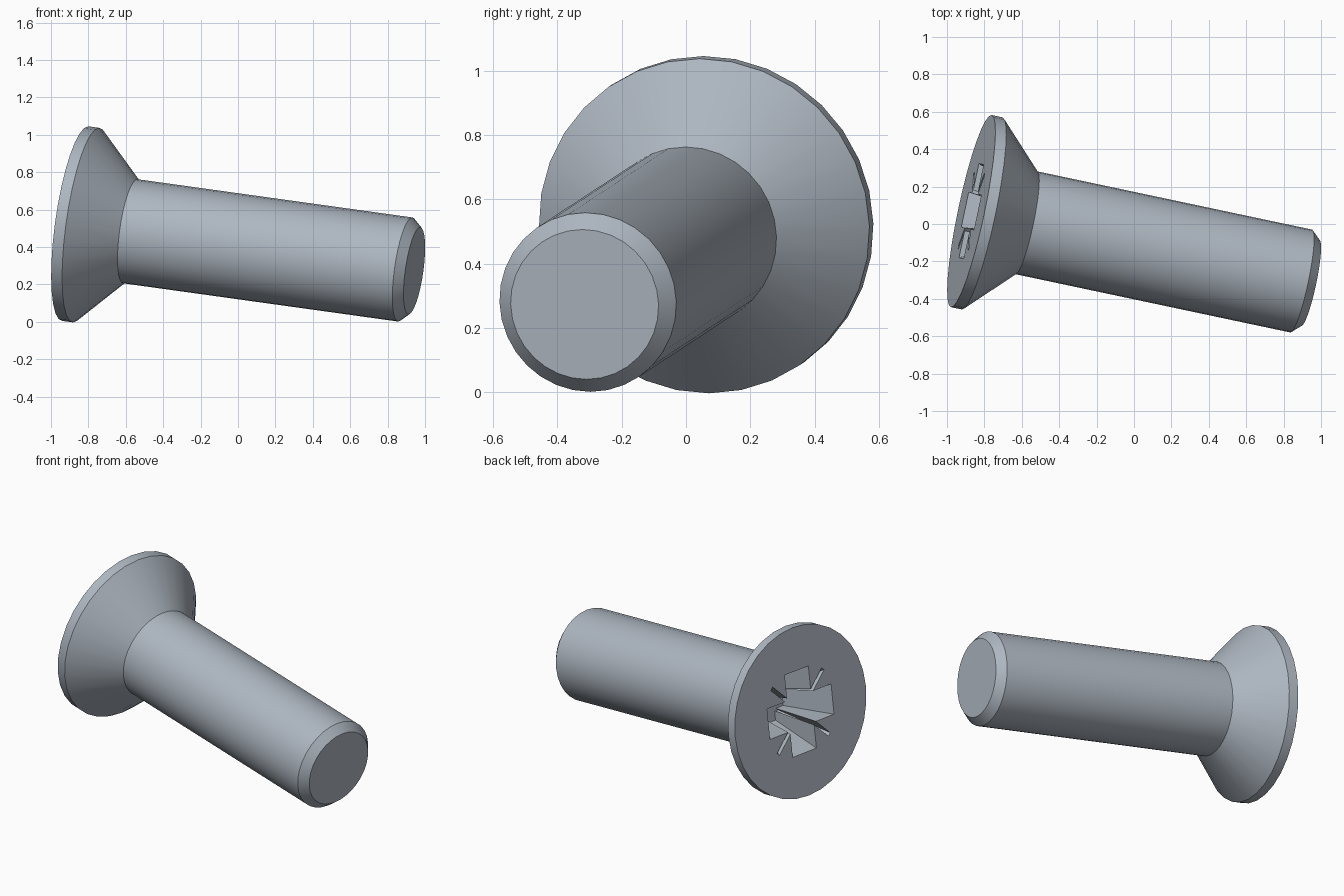
import bpy, bmesh, math
from mathutils import Matrix, Vector

cube = bpy.data.objects.get("Cube")
if cube:
    bpy.data.objects.remove(cube, do_unlink=True)

SIDES = 32
DEPTH = 0.30

# Steel colour
steel = bpy.data.materials.new("blue_grey_steel")
steel.use_nodes = True
colour = (0.42, 0.47, 0.53, 1)
steel.diffuse_color = colour
steel.node_tree.nodes["Principled BSDF"].inputs["Base Color"].default_value = colour


def make_object(name, bm):
    bmesh.ops.recalc_face_normals(bm, faces=bm.faces)
    mesh = bpy.data.meshes.new(name)
    bm.to_mesh(mesh)
    bm.free()
    mesh.materials.append(steel)
    ob = bpy.data.objects.new(name, mesh)
    bpy.context.collection.objects.link(ob)
    return ob


def lathe(name, profile):
    """Revolve (radius, height) points about z and cap both ends."""
    bm = bmesh.new()
    verts = [bm.verts.new((r, 0, z)) for r, z in profile]
    edges = [bm.edges.new(pair) for pair in zip(verts, verts[1:])]
    bmesh.ops.spin(bm, geom=verts + edges, cent=(0, 0, 0), axis=(0, 0, 1),
                   angle=math.tau, steps=SIDES)
    bmesh.ops.remove_doubles(bm, verts=bm.verts, dist=0.0005)
    bmesh.ops.holes_fill(bm, edges=bm.edges, sides=0)
    return make_object(name, bm)


def tapered_bar(name, top, bottom, angle):
    """Bar across the axis, given (reach, half width) at the face and floor."""
    bm = bmesh.new()
    bmesh.ops.create_cube(bm, size=2)
    top, bottom = Vector(top), Vector(bottom)
    for v in bm.verts:
        z = -0.03 if v.co.z < 0 else DEPTH
        size = top.lerp(bottom, z / DEPTH)
        v.co = (v.co.x * size.x, v.co.y * size.y, z)
    bmesh.ops.rotate(bm, verts=bm.verts, cent=(0, 0, 0),
                     matrix=Matrix.Rotation(angle, 3, 'Z'))
    return make_object(name, bm)


# Countersunk head, shank and chamfered tip in one turned body
screw = lathe("countersunk_screw", [(0.525, 0), (0.525, 0.06), (0.281, 0.304),
                                    (0.281, 1.82), (0.235, 1.87)])

# Cross recess with four thin diagonal slits
cutters = []
for i in range(2):
    turn = i * math.pi / 2
    cutters.append(tapered_bar("recess_arm", (0.257, 0.095), (0.13, 0.06), turn))
    cutters.append(tapered_bar("recess_slit", (0.29, 0.012), (0.11, 0.008),
                               turn + math.pi / 4))

bpy.context.view_layer.objects.active = screw
for cutter in cutters:
    cutter.hide_render = True
    mod = screw.modifiers.new("recess", 'BOOLEAN')
    mod.operation = 'DIFFERENCE'
    mod.solver = 'EXACT'
    mod.object = cutter
    bpy.ops.object.modifier_apply(modifier=mod.name)
    bpy.data.objects.remove(cutter, do_unlink=True)

# Smooth round surfaces with crisp rims
bpy.ops.object.select_all(action='DESELECT')
screw.select_set(True)
bpy.ops.object.shade_smooth_by_angle(angle=math.radians(30))

# Lay the screw along its tilted axis
axis = Vector((1, -0.212, -0.139)).normalized()
side = Vector((axis.y, -axis.x, 0)).normalized()
basis = Matrix((side, axis.cross(side), axis)).transposed()
screw.matrix_world = Matrix.Translation((-0.87, 0.069, 0.525)) @ basis.to_4x4()
